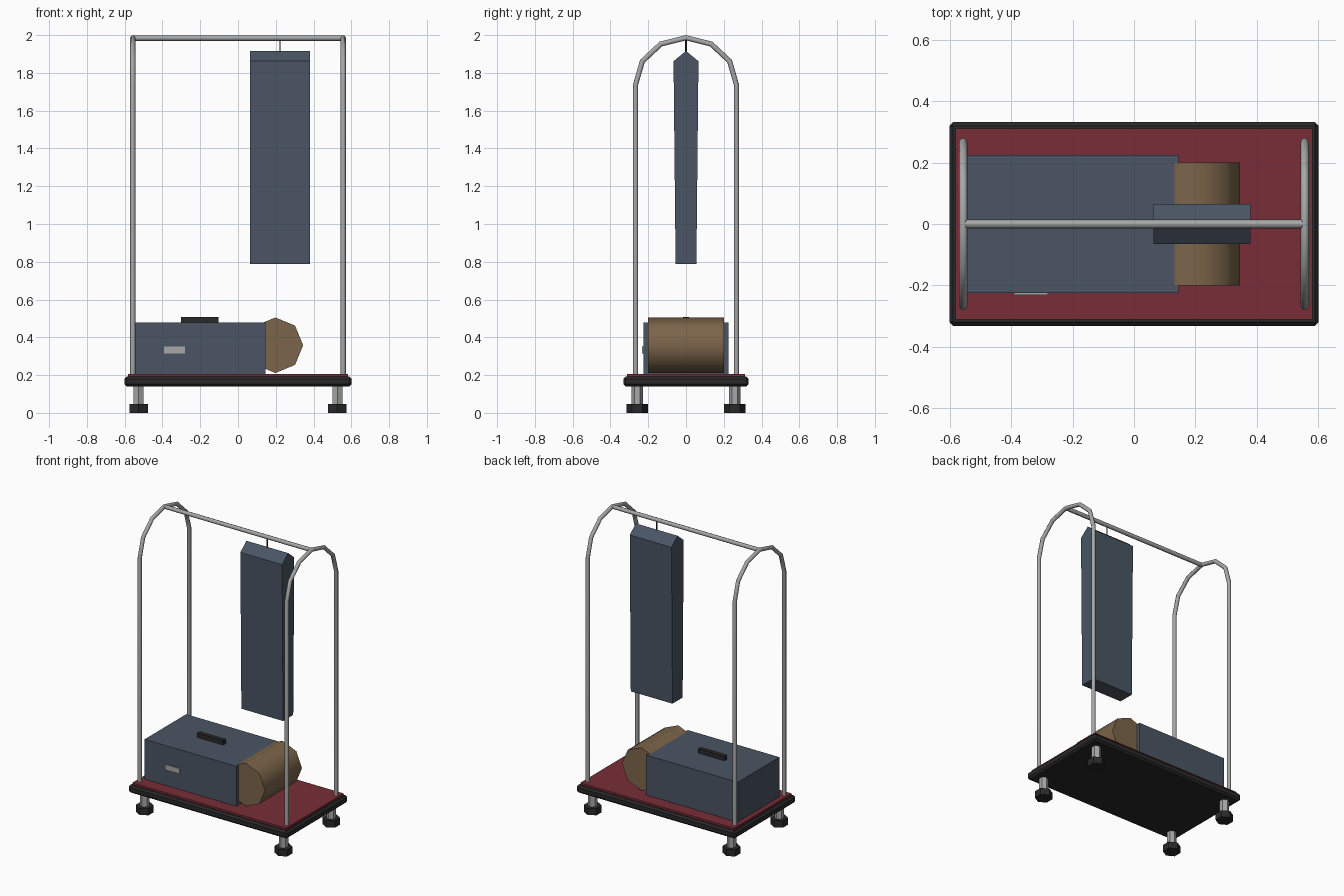
import bpy, bmesh, math
from mathutils import Vector

cube = bpy.data.objects.get("Cube")
if cube:
    bpy.data.objects.remove(cube, do_unlink=True)


def material(name, r, g, b):
    mat = bpy.data.materials.new(name)
    mat.use_nodes = True
    mat.diffuse_color = (r, g, b, 1)
    mat.node_tree.nodes["Principled BSDF"].inputs["Base Color"].default_value = (r, g, b, 1)
    return mat


METAL = material("brushed metal", 0.38, 0.39, 0.38)
RUBBER = material("black rubber", 0.022, 0.022, 0.022)
CARPET = material("red carpet", 0.19, 0.027, 0.038)
SLATE = material("slate blue fabric", 0.068, 0.09, 0.127)
LEATHER = material("tan leather", 0.2, 0.13, 0.068)


def finish(name, bm, mat, smooth=None):
    bmesh.ops.recalc_face_normals(bm, faces=bm.faces)
    mesh = bpy.data.meshes.new(name)
    bm.to_mesh(mesh)
    bm.free()
    mesh.materials.append(mat)
    obj = bpy.data.objects.new(name, mesh)
    bpy.context.scene.collection.objects.link(obj)
    if smooth:
        bpy.ops.object.select_all(action="DESELECT")
        obj.select_set(True)
        bpy.context.view_layer.objects.active = obj
        bpy.ops.object.shade_smooth_by_angle(angle=math.radians(smooth))
    return obj


def box(name, low, high, mat, bevel=0):
    low, high = Vector(low), Vector(high)
    bm = bmesh.new()
    bmesh.ops.create_cube(bm, size=1)
    for v in bm.verts:
        v.co = (low + high) / 2 + v.co * (high - low)
    if bevel:
        bmesh.ops.bevel(bm, geom=bm.edges[:], offset=bevel, segments=1, affect="EDGES")
    return finish(name, bm, mat)


def tube(name, path, radius, mat, side, sides=8, smooth=50):
    """Sweep a ring along a flat path; side is the normal of the path's plane."""
    bm = bmesh.new()
    side = Vector(side)
    pts = [Vector(p) for p in path]
    rings = []
    for i, p in enumerate(pts):
        before = (p - pts[i - 1]).normalized() if i else None
        after = (pts[i + 1] - p).normalized() if i < len(pts) - 1 else None
        tangent = ((before or after) + (after or before)).normalized()
        out = tangent.cross(side) / tangent.dot(before or after)
        ring = []
        for k in range(sides):
            a = math.tau * k / sides
            ring.append(bm.verts.new(p + radius * (out * math.cos(a) + side * math.sin(a))))
        rings.append(ring)
    for a, b in zip(rings, rings[1:]):
        for k in range(sides):
            n = (k + 1) % sides
            bm.faces.new((a[k], a[n], b[n], b[k]))
    bm.faces.new(rings[0])
    bm.faces.new(rings[-1])
    return finish(name, bm, mat, smooth)


def prism(name, profile, x0, x1, mat):
    """Extrude a (y, z) profile along x."""
    bm = bmesh.new()
    face = bm.faces.new([bm.verts.new((x0, y, z)) for y, z in profile])
    new = bmesh.ops.extrude_face_region(bm, geom=[face])["geom"]
    moved = [v for v in new if isinstance(v, bmesh.types.BMVert)]
    bmesh.ops.translate(bm, verts=moved, vec=(x1 - x0, 0, 0))
    return finish(name, bm, mat)


# Platform with rubber bumper and carpet
box("platform_bumper", (-0.602, -0.332, 0.14), (0.602, 0.332, 0.192), RUBBER, bevel=0.012)
box("deck_carpet", (-0.582, -0.312, 0.18), (0.582, 0.312, 0.205), CARPET)

# Casters at the four corners
for sx, x_name in ((-1, "right"), (1, "left")):
    for sy, y_name in ((-1, "front"), (1, "back")):
        x, y = sx * 0.526, sy * 0.258
        label = f"{y_name}_{x_name}"
        tube(f"caster_stem_{label}", [(x, y, 0.04), (x, y, 0.145)], 0.03, METAL, (1, 0, 0), 6, None)
        tube(f"caster_wheel_{label}", [(x, y, 0), (x, y, 0.046)], 0.056, RUBBER, (1, 0, 0), 6, None)

# Hoops at both ends: straight posts joined by a faceted arch
for sx, x_name in ((-1, "right"), (1, "left")):
    x = sx * 0.557
    path = [(x, -0.267, 0.195)]
    for i in range(7):
        a = math.pi * (1 - i / 6)
        path.append((x, 0.267 * math.cos(a), 1.737 + 0.249 * math.sin(a)))
    path.append((x, 0.267, 0.195))
    tube(f"hoop_{x_name}", path, 0.0135, METAL, (1, 0, 0))

# Hanging rail
tube("hanging_rail", [(-0.557, 0, 1.984), (0.557, 0, 1.984)], 0.014, METAL, (0, 1, 0))

# Suitcase lying on the deck
box("suitcase", (-0.55, -0.225, 0.205), (0.145, 0.225, 0.478), SLATE)
box("suitcase_handle", (-0.302, -0.015, 0.478), (-0.102, 0.015, 0.508), RUBBER)
box("suitcase_tag", (-0.392, -0.232, 0.314), (-0.281, -0.224, 0.351), METAL)

# Barrel-shaped duffel bag
tube("duffel_bag", [(0.198, -0.2, 0.358), (0.198, 0.2, 0.358)], 0.147, LEATHER, (1, 0, 0), 8)

# Garment bag with sloped shoulders, hung by a thin hook
half = [(0.055, 0.787), (0.066, 1.862)]
profile = half + [(0, 1.916)] + [(-y, z) for y, z in reversed(half)]
prism("garment_bag", profile, 0.064, 0.38, SLATE)
tube("garment_hook", [(0.222, 0, 1.91), (0.222, 0, 1.98)], 0.004, RUBBER, (1, 0, 0), 6)
